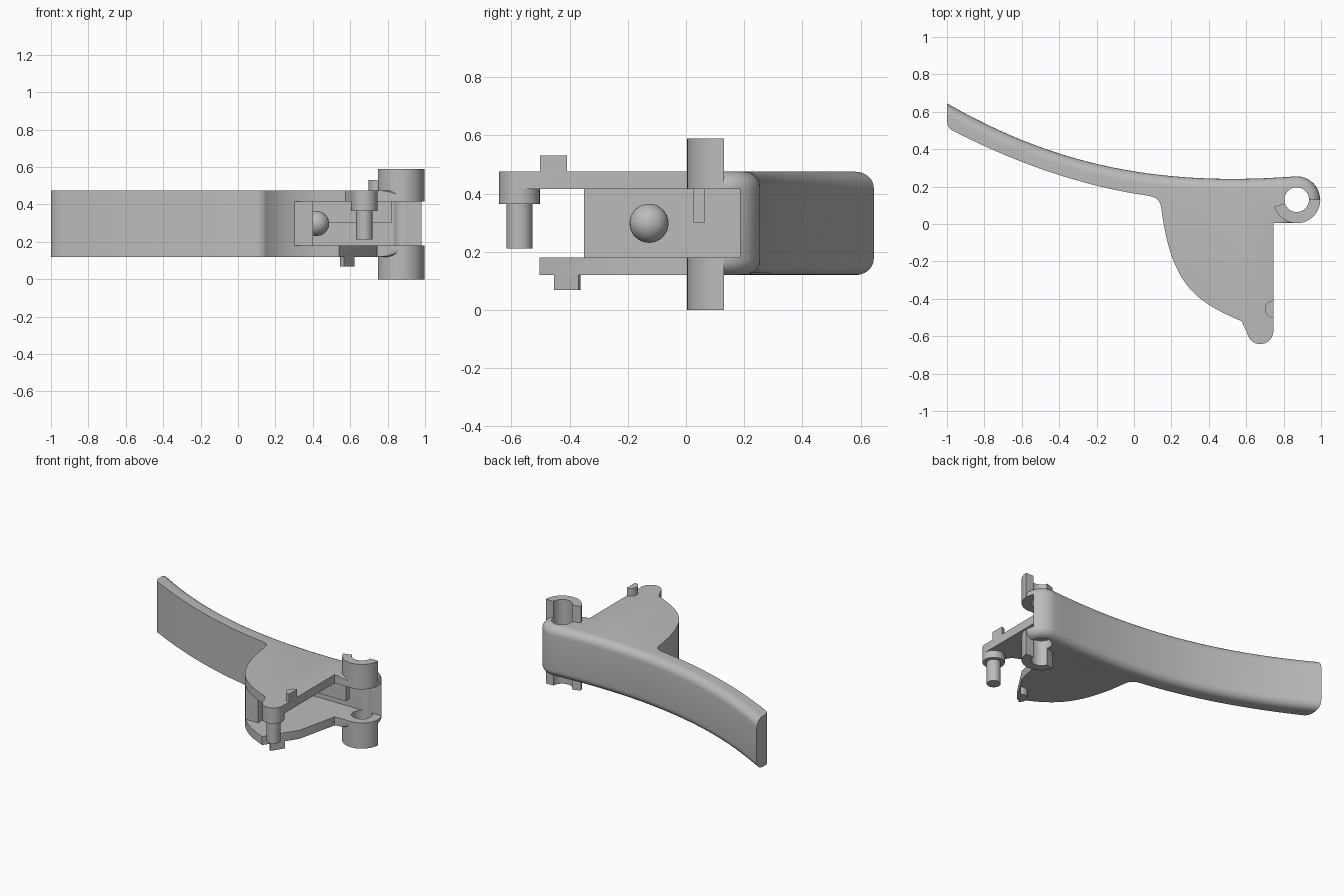
import bpy, bmesh
from math import radians, cos, sin
from mathutils import Vector
from mathutils.geometry import interpolate_bezier

if "Cube" in bpy.data.objects:
    bpy.data.objects.remove(bpy.data.objects["Cube"])

grey = bpy.data.materials.new("plain grey")
grey.use_nodes = True
grey.diffuse_color = (0.5, 0.5, 0.5, 1)
grey.node_tree.nodes["Principled BSDF"].inputs["Base Color"].default_value = (0.5, 0.5, 0.5, 1)

BOTTOM, FLOOR, CEILING, TOP = 0.12, 0.18, 0.415, 0.475   # plate levels
HINGE = (0.87, 0.13)
PIN = (0.675, -0.572)


def arc(centre, r, start, end, n=24):
    angles = [radians(start + (end - start) * i / n) for i in range(n + 1)]
    return [(centre[0] + r * cos(a), centre[1] + r * sin(a)) for a in angles]


def bezier(*pts, n=24):
    return [(p.x, p.y) for p in interpolate_bezier(*[Vector((x, y, 0)) for x, y in pts], n)]


def finish(name, bm):
    bmesh.ops.recalc_face_normals(bm, faces=bm.faces)
    mesh = bpy.data.meshes.new(name)
    bm.to_mesh(mesh)
    bm.free()
    mesh.materials.append(grey)
    obj = bpy.data.objects.new(name, mesh)
    bpy.context.collection.objects.link(obj)
    return obj


def prism(name, outline, z0, z1, rounded=0, radius=0.055):
    """Extrude an outline; the first `rounded` outline edges get soft rims."""
    bm = bmesh.new()
    low = [bm.verts.new((x, y, z0)) for x, y in outline]
    high = [bm.verts.new((x, y, z1)) for x, y in outline]
    bm.faces.new(low)
    bm.faces.new(high)
    n = len(outline)
    for i in range(n):
        j = (i + 1) % n
        bm.faces.new((low[i], low[j], high[j], high[i]))
    bmesh.ops.recalc_face_normals(bm, faces=bm.faces)
    if rounded:
        rims = [bm.edges.get((ring[i], ring[i + 1])) for ring in (low, high) for i in range(rounded)]
        bmesh.ops.bevel(bm, geom=rims, offset=radius, offset_type='OFFSET', segments=6,
                        profile=0.5, affect='EDGES', clamp_overlap=False)
    return finish(name, bm)


def box(name, x0, x1, y0, y1, z0, z1):
    return prism(name, [(x0, y0), (x1, y0), (x1, y1), (x0, y1)], z0, z1)


def cut(obj, cutter):
    mod = obj.modifiers.new("cut", 'BOOLEAN')
    mod.operation, mod.solver, mod.object = 'DIFFERENCE', 'EXACT', cutter
    bpy.context.view_layer.update()
    deps = bpy.context.evaluated_depsgraph_get()
    mesh = bpy.data.meshes.new_from_object(obj.evaluated_get(deps))
    obj.modifiers.clear()
    obj.data = mesh
    bpy.data.objects.remove(cutter)


# Lever body: rounded back and hinge end, then the plate outline and the blade front
back = bezier((-1, 0.645), (-0.45, 0.33), (0.1, 0.195), (0.87, 0.255), n=30)
back += arc(HINGE, 0.125, 90, -90)[1:]
tip = [(0.745, 0.005), (0.745, -0.4)] + arc(PIN, 0.07, 0, -170)
belly = bezier((0.575, -0.52), (0.35, -0.42), (0.2, -0.35), (0.145, 0.09))
fillet = bezier((0.14, 0.11), (0.13, 0.135), (0.11, 0.147), (0.07, 0.152), n=5)
front = bezier((0.05, 0.155), (-0.25, 0.2), (-0.6, 0.31), (-0.95, 0.49), n=16)
end = [(-0.98, 0.505), (-0.995, 0.525), (-1, 0.55)]
body = prism("lever_body", back + tip + belly + fillet + front + end, BOTTOM, TOP,
             rounded=len(back) - 1)

# Slot between the plates, open end past the curved wall, trimmed lower plate, hinge bore
cut(body, box("slot_cutter", 0.4, 1.2, -0.9, 0.185, FLOOR, CEILING))
cut(body, box("wall_end_cutter", 0.1, 1.1, -0.95, -0.35, FLOOR, CEILING))
cut(body, prism("lower_trim_cutter", [(0.3, -0.525), (0.525, -0.525), (0.68, -0.29),
                                      (0.744, -0.01), (0.9, -0.01), (0.9, -0.8), (0.3, -0.8)],
                0, 0.25))
cut(body, prism("bore_cutter", arc(HINGE, 0.066, 0, 345, 47), -0.1, 0.8))

# Half-ring hinge sleeves above and below
sleeve = arc(HINGE, 0.126, 197, 360) + arc(HINGE, 0.066, 360, 197)
upper_sleeve = prism("upper_hinge_sleeve", sleeve, CEILING, 0.59)
lower_sleeve = prism("lower_hinge_sleeve", sleeve, 0, FLOOR)

# Hanging pin with its collar under the upper plate tip
collar = prism("pin_collar", arc(PIN, 0.07, 0, 350, 35), 0.365, CEILING + 0.01)
pin = prism("pin", arc(PIN, 0.044, 0, 350, 35), 0.212, 0.38)

# Half-round stops on the plate edges
upper_stop = prism("upper_stop", arc((0.745, -0.455), 0.046, 90, 270, 12), TOP - 0.01, 0.53)
lower_stop = prism("lower_stop", arc((0.595, -0.412), 0.05, 57, 237, 12), 0.068, BOTTOM + 0.01)

# Stiffening rib and spring button inside the slot
rib = box("slot_rib", 0.39, 0.82, 0.025, 0.066, 0.3, CEILING + 0.01)
bm = bmesh.new()
bmesh.ops.create_uvsphere(bm, u_segments=32, v_segments=16, radius=0.067)
button = finish("spring_button", bm)
button.location = (0.42, -0.127, 0.298)

bpy.ops.object.select_all(action='DESELECT')
for obj in (body, upper_sleeve, lower_sleeve, collar, pin, upper_stop, lower_stop, button):
    obj.select_set(True)
bpy.context.view_layer.objects.active = body
bpy.ops.object.shade_smooth_by_angle(angle=radians(30))
